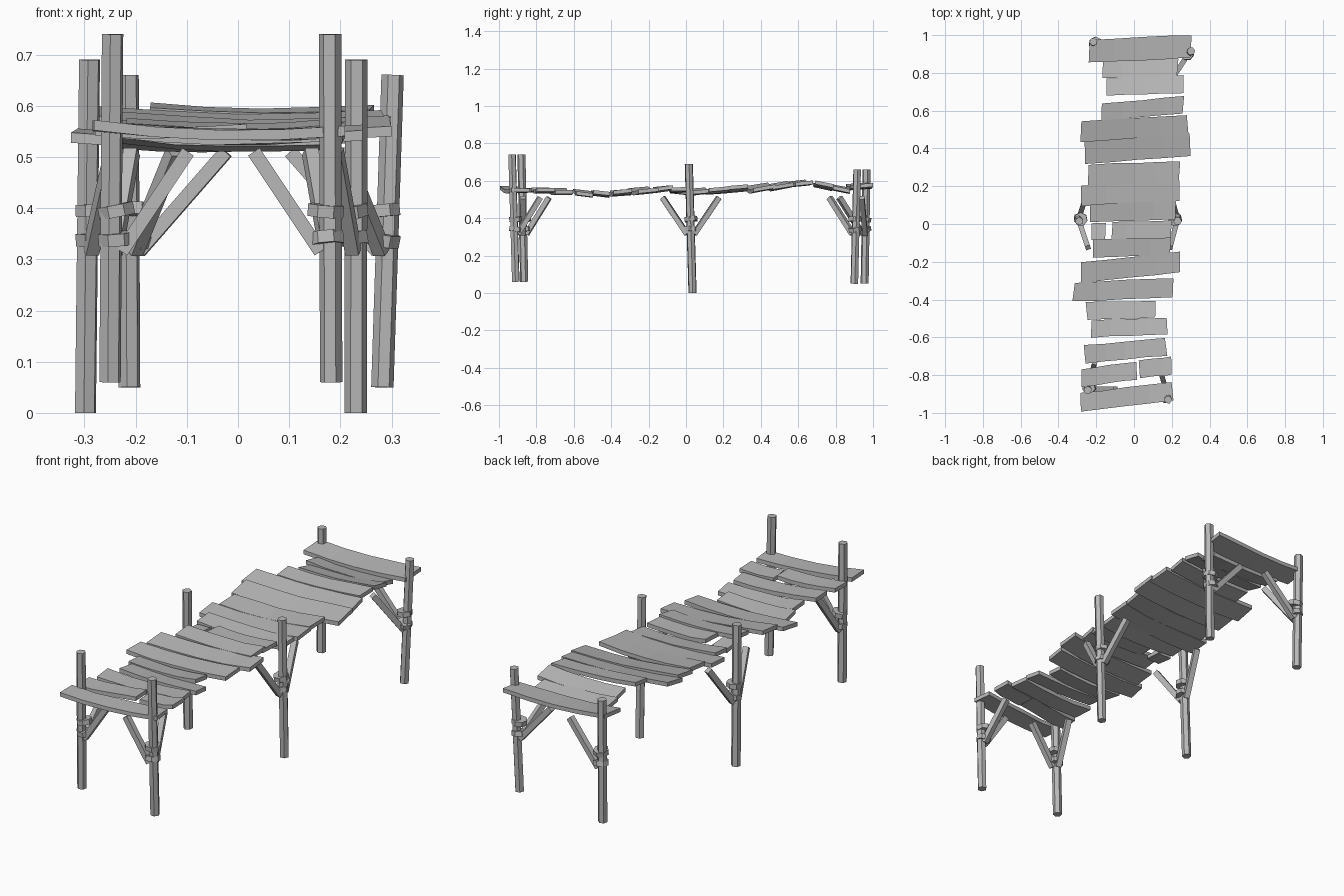
import bpy, bmesh, math, random
from mathutils import Vector, Matrix

random.seed(7)
cube = bpy.data.objects.get("Cube")
if cube:
    bpy.data.objects.remove(cube)

GREY = (0.48, 0.48, 0.48, 1)
wood = bpy.data.materials.new("weathered grey wood")
wood.use_nodes = True
wood.diffuse_color = GREY
wood.node_tree.nodes["Principled BSDF"].inputs["Base Color"].default_value = GREY


def finish(bm, name):
    bmesh.ops.recalc_face_normals(bm, faces=bm.faces)
    mesh = bpy.data.meshes.new(name)
    bm.to_mesh(mesh)
    bm.free()
    mesh.materials.append(wood)
    obj = bpy.data.objects.new(name, mesh)
    bpy.context.collection.objects.link(obj)
    return obj


def beam(name, start, end, radius, sides, twist=0.0):
    """Straight prism between two points."""
    a, b = Vector(start), Vector(end)
    bm = bmesh.new()
    place = (Matrix.Translation((a + b) / 2)
             @ (b - a).to_track_quat('Z', 'Y').to_matrix().to_4x4()
             @ Matrix.Rotation(twist, 4, 'Z'))
    bmesh.ops.create_cone(bm, cap_ends=True, segments=sides, radius1=radius,
                          radius2=radius, depth=(b - a).length, matrix=place)
    return finish(bm, name)


def plank(name, x0, x1, y_left, y_right, width, z, rise):
    """Warped board; sizes in hundredths, rise is the tilt from front to back."""
    steps = 4
    length = x1 - x0
    sag = 0.025 * length
    lean = random.uniform(-0.6, 0.6)
    bm = bmesh.new()
    rings = []
    for i in range(steps + 1):
        t = i / steps
        y = y_left + (y_right - y_left) * t
        warp = sag * ((2 * t - 1) ** 2 - 0.5) + lean * (2 * t - 1)
        ring = []
        for side in (-1, 1):
            end = random.uniform(-0.7, 0.7) if i in (0, steps) else 0
            edge = random.uniform(-0.3, 0.3)
            drift = random.uniform(-0.2, 0.2)
            for up in (-side, side):
                ring.append(bm.verts.new(Vector((
                    x0 + length * t + end,
                    y + side * width / 2 + edge,
                    z + warp + drift + side * rise / 2 + up)) * 0.01))
        rings.append(ring)
    for a, b in zip(rings, rings[1:]):
        for k in range(4):
            n = (k + 1) % 4
            bm.faces.new((a[k], a[n], b[n], b[k]))
    bm.faces.new(rings[0])
    bm.faces.new(rings[-1])
    return finish(bm, name)


# Deck boards from back to front: x0, x1, y left, y right, width, z, rise
boards = [
    (-23.5, 30, 91.5, 94, 12, 57, 1),
    (-16.5, 23, 82, 82.5, 10, 55.5, -2),
    (-14, 26, 72.5, 74, 9, 57, -2),
    (-17, 26, 59.5, 63, 9, 58.5, 1),
    (-28, 28.5, 49, 52, 11, 57, 2),
    (-25.5, 30, 38, 42, 12, 56, 2),
    (-24, 24, 26, 27.5, 11, 55.5, 1),
    (-27.5, 24, 15, 17.5, 11, 54.5, 1),
    (-23.5, 21.5, 5.5, 7.5, 9.5, 54, 1),
    (-11.5, 19.5, -4, -3, 10, 55, 0),
    (-22.5, -15, -4, -4, 9, 54, -1),
    (-22, 19.5, -13, -12, 9.5, 55.5, 1),
    (-28.5, 25, -26, -20, 11, 54.5, 1),
    (-32, 21, -36, -33.5, 10, 53.5, 1),
    (-25, 11.5, -46, -45, 9, 53, -1),
    (-22.5, 17.5, -55.5, -54, 9, 53, -1),
    (-26, 17, -69, -65, 9.5, 54, 0),
    (-27.5, 1, -81.5, -77.5, 9.5, 55, 0),
    (3, 19.5, -77, -75, 9.5, 54.5, 0),
    (-28.5, 20.5, -94.5, -88.5, 10, 55, 0),
]
for number, row in enumerate(boards, 1):
    plank(f"deck_board_{number:02d}", *row)


def lashing(name, x, y, z, reach):
    """Tilted rope band around a post, stretched toward its braces."""
    bm = bmesh.new()
    tilt = Matrix.Rotation(random.uniform(-0.2, 0.2), 4, 'X') @ \
        Matrix.Rotation(random.uniform(-0.2, 0.2), 4, 'Y')
    shift = Vector(reach).normalized() * 0.012
    bmesh.ops.create_cone(
        bm, cap_ends=True, segments=7, radius1=0.036, radius2=0.036, depth=0.024,
        matrix=Matrix.Translation((x + shift.x, y + shift.y, z)) @ tilt)
    return finish(bm, name)


# Posts: name, bottom, top, then horizontal reach of its two braces
posts = [
    ("front_right", (-0.25, -0.865, 0.06), (-0.245, -0.88, 0.74),
     (0.15, 0.0), (0.04, 0.14)),
    ("front_left", (0.182, -0.91, 0.06), (0.18, -0.93, 0.74),
     (-0.15, 0.0), (-0.04, 0.14)),
    ("middle_right", (-0.298, 0.035, 0), (-0.29, 0.015, 0.69),
     (0.05, -0.15), (0.05, 0.15)),
    ("middle_left", (0.23, 0.035, 0), (0.231, 0.015, 0.69),
     (-0.04, -0.15), (-0.04, 0.15)),
    ("back_right", (-0.212, 0.955, 0.05), (-0.215, 0.965, 0.66),
     (0.19, -0.02), (0.09, -0.14)),
    ("back_left", (0.282, 0.9, 0.05), (0.302, 0.915, 0.66),
     (-0.19, 0.0), (-0.09, -0.14)),
]
for name, bottom, top, *reaches in posts:
    beam(name + "_post", bottom, top, 0.022, 6, math.pi / 6)
    foot = Vector(bottom).lerp(Vector(top), 0.5)
    # Diagonal braces rise from beside the post to the deck
    for number, (dx, dy) in enumerate(reaches, 1):
        out = Vector((dx, dy, 0)).normalized() * 0.02
        low = Vector((foot.x, foot.y, 0.315)) + out
        high = Vector((foot.x + dx, foot.y + dy, 0.51))
        beam(f"{name}_brace_{number}", low, high, 0.019, 4, math.pi / 4)
    # Rope bands tying the braces on
    toward = (reaches[0][0] + reaches[1][0], reaches[0][1] + reaches[1][1], 0)
    for number, z in enumerate((0.34, 0.395), 1):
        lashing(f"{name}_lashing_{number}", foot.x, foot.y, z, toward)
